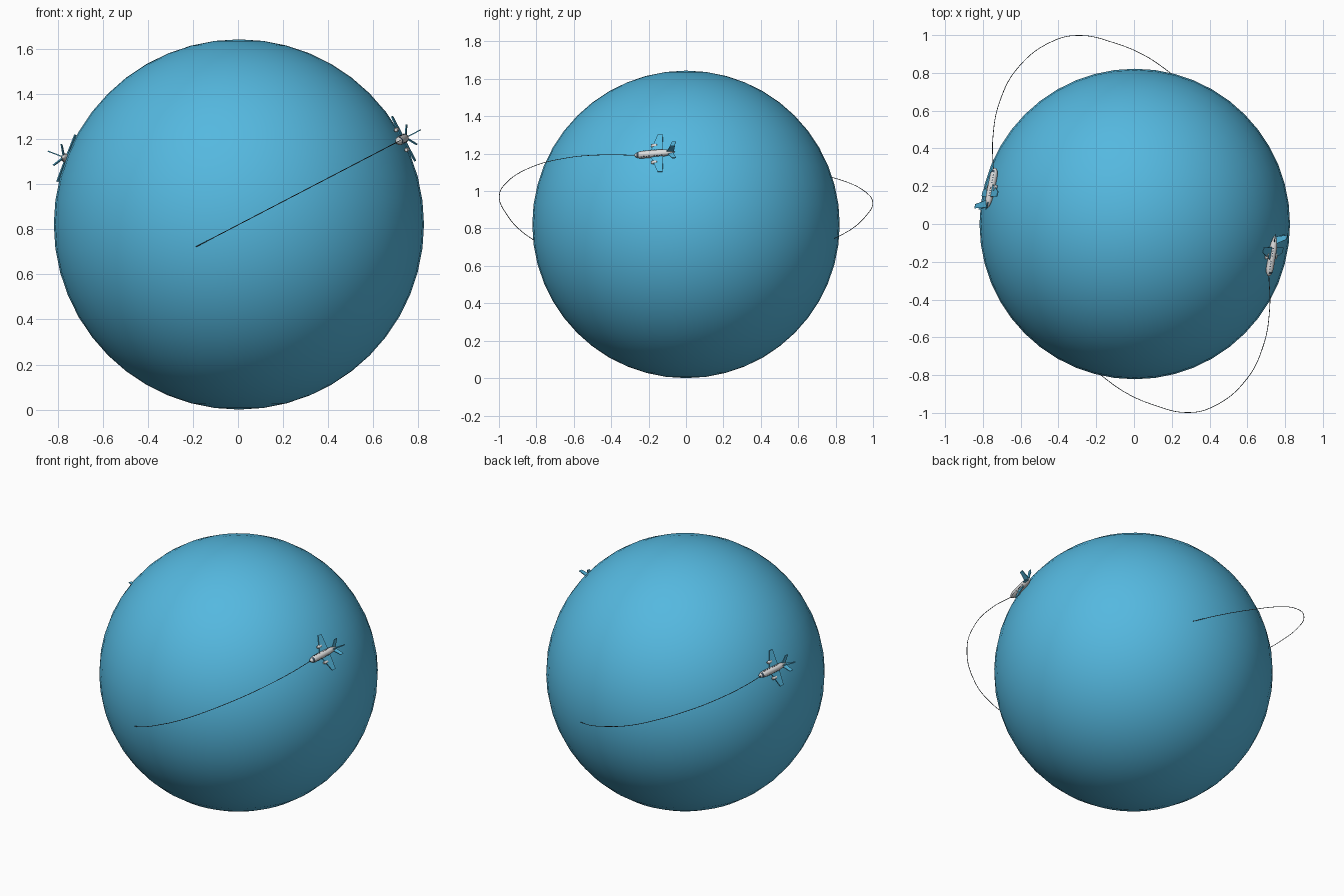
import bpy, bmesh, math
from mathutils import Matrix, Vector

cube = bpy.data.objects.get("Cube")
if cube:
    bpy.data.objects.remove(cube)


def material(name, rgb):
    m = bpy.data.materials.new(name)
    m.diffuse_color = (*rgb, 1)
    m.use_nodes = True
    m.node_tree.nodes["Principled BSDF"].inputs["Base Color"].default_value = (*rgb, 1)
    return m


BLUE = material("sky blue", (0.09, 0.48, 0.74))
WHITE = material("light grey", (0.72, 0.72, 0.72))
DARK = material("window dark", (0.04, 0.07, 0.10))
LINE = material("trail grey", (0.06, 0.08, 0.09))

RADIUS = 0.822
CENTRE = Vector((0.004, 0, RADIUS))


def finish(bm, name, mats, matrix=Matrix(), smooth=False):
    bmesh.ops.recalc_face_normals(bm, faces=bm.faces)
    me = bpy.data.meshes.new(name)
    bm.to_mesh(me)
    bm.free()
    for m in mats:
        me.materials.append(m)
    ob = bpy.data.objects.new(name, me)
    bpy.context.collection.objects.link(ob)
    ob.matrix_world = matrix
    if smooth:
        bpy.ops.object.select_all(action='DESELECT')
        ob.select_set(True)
        bpy.context.view_layer.objects.active = ob
        bpy.ops.object.shade_smooth_by_angle(angle=math.radians(40))
    return ob


def lathe(bm, profile, origin=(0, 0, 0), steps=16):
    """Spin (radius, y) points around the lengthwise axis."""
    o = Vector(origin)
    verts = [bm.verts.new(o + Vector((r, y, 0))) for r, y in profile]
    edges = [bm.edges.new(pair) for pair in zip(verts, verts[1:])]
    bmesh.ops.spin(bm, geom=verts + edges, cent=o, axis=(0, 1, 0),
                   angle=math.tau, steps=steps)
    bmesh.ops.remove_doubles(bm, verts=bm.verts, dist=1e-5)


def panel(bm, corners, thick, turn):
    """Flat slab from (span, y) corners, rolled about the lengthwise axis."""
    vs = [bm.verts.new((x, y, -thick / 2)) for x, y in corners]
    face = bm.faces.new(vs)
    ext = bmesh.ops.extrude_face_region(bm, geom=[face])
    top = [g for g in ext["geom"] if isinstance(g, bmesh.types.BMVert)]
    bmesh.ops.translate(bm, verts=top, vec=(0, 0, thick))
    bmesh.ops.rotate(bm, verts=vs + top, cent=(0, 0, 0),
                     matrix=Matrix.Rotation(turn, 3, 'Y'))


def airliner(prefix, m):
    # Fuselage with a dark windscreen on the upper nose
    bm = bmesh.new()
    lathe(bm, [(0, -0.122), (0.008, -0.118), (0.014, -0.108), (0.018, -0.096),
               (0.02, -0.08), (0.02, 0.03), (0.016, 0.06), (0.009, 0.088), (0, 0.1)])
    for f in bm.faces:
        c = f.calc_center_median()
        f.material_index = int(-0.113 < c.y < -0.1 and c.z > 0.005)
    finish(bm, prefix + "_fuselage", [WHITE, DARK], m, True)

    # Wings, raised tailplanes and fin
    wing = [(0.01, -0.035), (0.112, 0.005), (0.112, 0.032), (0.01, 0.035)]
    tail = [(0.005, 0.058), (0.056, 0.088), (0.056, 0.11), (0.005, 0.09)]
    fin = [(0.005, 0.05), (0.07, 0.09), (0.07, 0.113), (0.005, 0.093)]
    for part, shape, turns in (("wings", wing, (0, 180)),
                               ("tailplanes", tail, (-27, 207)),
                               ("fin", fin, (-90,))):
        bm = bmesh.new()
        for t in turns:
            panel(bm, shape, 0.005, math.radians(t))
        finish(bm, prefix + "_" + part, [BLUE], m)

    # Engines ahead of the wings
    bm = bmesh.new()
    for side in (-1, 1):
        lathe(bm, [(0, -0.03), (0.007, -0.03), (0.01, -0.022), (0.009, 0), (0, 0.008)],
              (side * 0.05, 0, -0.004), 12)
    finish(bm, prefix + "_engines", [WHITE], m, True)

    # Rows of cabin windows
    bm = bmesh.new()
    for side in (-1, 1):
        roll = Matrix.Rotation(-side * math.radians(28), 4, 'Y')
        for i in range(9):
            if i == 4:
                continue
            place = roll @ Matrix.Translation((side * 0.0198, -0.082 + i * 0.014, 0))
            bmesh.ops.create_cube(bm, size=1,
                                  matrix=place @ Matrix.Diagonal((0.002, 0.006, 0.006, 1)))
    finish(bm, prefix + "_windows", [DARK], m)


def trail(name, m):
    # Flight path that lifts off ahead of the nose and lands on the globe
    path = [(-0.265, 0.80), (-0.45, 0.805), (-0.65, 0.765), (-0.83, 0.66),
            (-0.97, 0.46), (-0.998, 0.31), (-0.96, 0.12), (-0.89, -0.06),
            (-0.785, -0.225)]
    cu = bpy.data.curves.new(name, 'CURVE')
    cu.dimensions = '3D'
    cu.bevel_depth = 0.0018
    cu.bevel_resolution = 1
    cu.use_fill_caps = True
    sp = cu.splines.new('BEZIER')
    sp.bezier_points.add(len(path) - 1)
    for p, (y, up) in zip(sp.bezier_points, path):
        p.co = (0, y, up)
        p.handle_left_type = p.handle_right_type = 'AUTO'
    cu.materials.append(LINE)
    ob = bpy.data.objects.new(name, cu)
    bpy.context.collection.objects.link(ob)
    ob.matrix_world = m


# Globe
bm = bmesh.new()
bmesh.ops.create_uvsphere(bm, u_segments=48, v_segments=24, radius=RADIUS)
finish(bm, "globe", [BLUE], Matrix.Translation(CENTRE), True)

# Two opposite flights, each in its own tilted plane through the globe's centre
for label, spin, tilt, along in (("east", 0, 62.5, 10.8), ("west", 180, 69, 12.3)):
    orbit = (Matrix.Translation(CENTRE) @ Matrix.Rotation(math.radians(spin), 4, 'Z')
             @ Matrix.Rotation(math.radians(tilt), 4, 'Y'))
    seat = Matrix.Rotation(math.radians(along), 4, 'X') @ Matrix.Translation((0, 0, 0.836))
    airliner(label + "_airliner", orbit @ seat)
    trail(label + "_flight_path", orbit)
